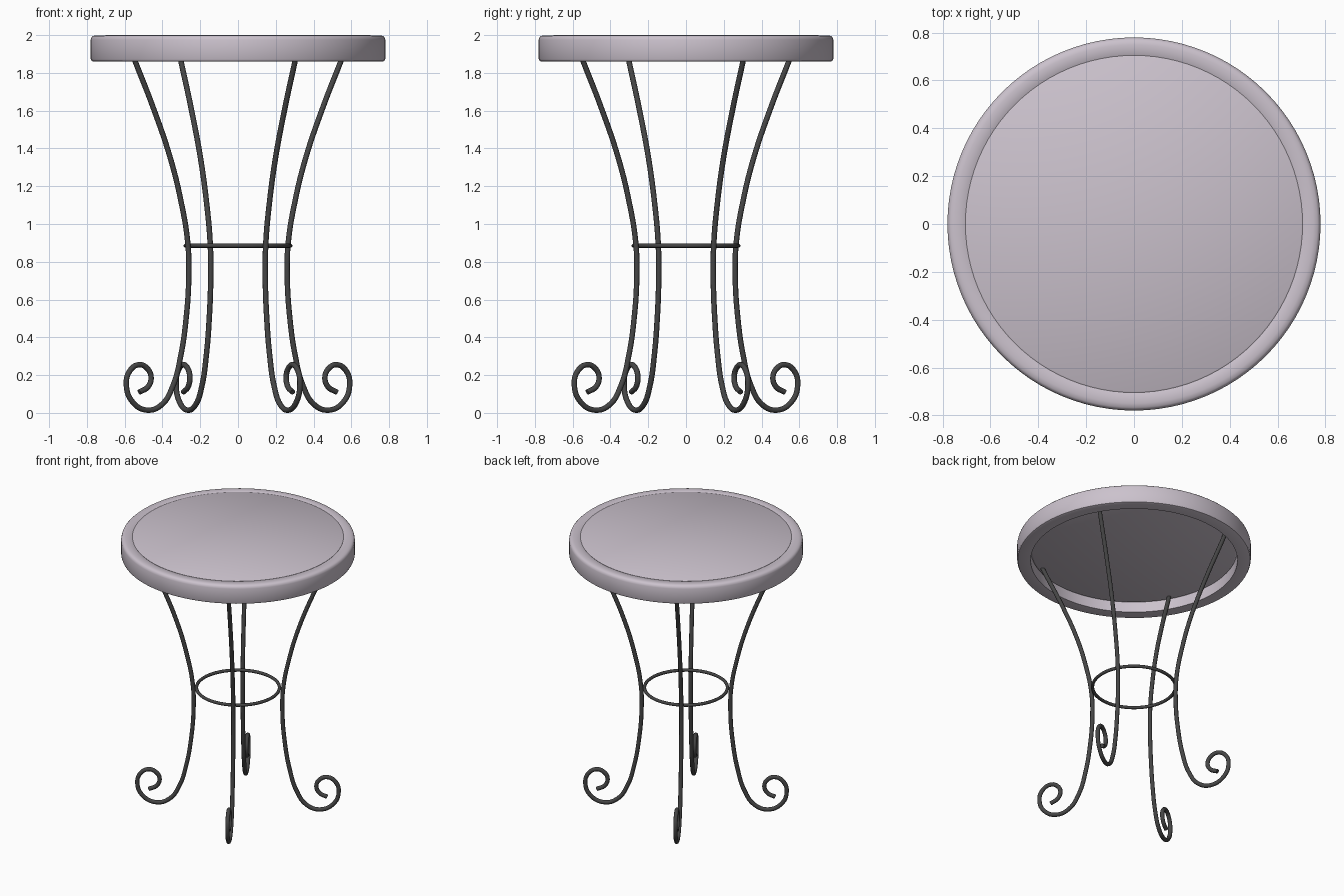
import bpy, bmesh, math

if "Cube" in bpy.data.objects:
    bpy.data.objects.remove(bpy.data.objects["Cube"])

def material(name, rgb):
    m = bpy.data.materials.new(name)
    m.diffuse_color = (*rgb, 1)
    m.use_nodes = True
    m.node_tree.nodes["Principled BSDF"].inputs["Base Color"].default_value = m.diffuse_color
    return m

STONE = material("pale_stone", (0.60, 0.54, 0.61))
IRON = material("dark_iron", (0.06, 0.06, 0.06))

def activate(ob):
    bpy.ops.object.select_all(action='DESELECT')
    ob.select_set(True)
    bpy.context.view_layer.objects.active = ob

def lathe(name, profile, closed, mat, steps=96):
    """Spin an (r, z) profile round the z axis."""
    bm = bmesh.new()
    verts = [bm.verts.new((r, 0, z)) for r, z in profile]
    pairs = list(zip(verts, verts[1:]))
    if closed:
        pairs.append((verts[-1], verts[0]))
    edges = [bm.edges.new(p) for p in pairs]
    bmesh.ops.spin(bm, geom=verts + edges, cent=(0, 0, 0), axis=(0, 0, 1),
                   angle=2 * math.pi, steps=steps)
    bmesh.ops.remove_doubles(bm, verts=bm.verts, dist=1e-5)
    bmesh.ops.recalc_face_normals(bm, faces=bm.faces)
    me = bpy.data.meshes.new(name)
    bm.to_mesh(me)
    bm.free()
    ob = bpy.data.objects.new(name, me)
    bpy.context.collection.objects.link(ob)
    me.materials.append(mat)
    activate(ob)
    bpy.ops.object.shade_smooth_by_angle(angle=math.radians(40))
    return ob

# Rim of the table top, with rounded outer edges
lathe("top_rim", [(0.69, 1.86), (0.765, 1.86), (0.775, 1.864), (0.78, 1.875),
                  (0.78, 1.975), (0.776, 1.988), (0.767, 1.996), (0.75, 1.999),
                  (0.71, 1.999), (0.69, 1.985)], True, STONE)

# Inset disc filling the rim, leaving a recess underneath
lathe("top_disc", [(0, 1.93), (0.675, 1.93), (0.685, 1.934), (0.693, 1.945),
                   (0.705, 1.997), (0.70, 2.0), (0, 2.0)], False, STONE)

# Legs: one S-shaped rod ending in a scroll foot, repeated four times
LEG = [(0.655, 1.935), (0.622, 1.86), (0.515, 1.62), (0.41, 1.35),
       (0.345, 1.12), (0.304, 0.90), (0.298, 0.72), (0.314, 0.50),
       (0.347, 0.30), (0.393, 0.145), (0.46, 0.045), (0.55, 0.0145),
       (0.64, 0.06), (0.676, 0.15), (0.655, 0.222), (0.60, 0.255),
       (0.55, 0.236), (0.526, 0.188), (0.545, 0.138), (0.598, 0.11)]

def rod_leg(name, angle):
    cu = bpy.data.curves.new(name, 'CURVE')
    cu.dimensions = '3D'
    cu.bevel_depth = 0.0145
    cu.bevel_resolution = 3
    cu.use_fill_caps = True
    cu.resolution_u = 8
    sp = cu.splines.new('BEZIER')
    sp.bezier_points.add(len(LEG) - 1)
    for p, (r, z) in zip(sp.bezier_points, LEG):
        p.co = (r, 0, z)
        p.handle_left_type = p.handle_right_type = 'AUTO'
    cu.materials.append(IRON)
    ob = bpy.data.objects.new(name, cu)
    bpy.context.collection.objects.link(ob)
    ob.rotation_euler.z = math.radians(angle)
    activate(ob)
    bpy.ops.object.convert(target='MESH')
    bpy.ops.object.shade_smooth_by_angle(angle=math.radians(50))

for i in range(4):
    rod_leg(f"leg_{i + 1}", 29 + 90 * i)

# Ring tying the legs together
bpy.ops.mesh.primitive_torus_add(location=(0, 0, 0.885), major_radius=0.277,
                                 minor_radius=0.011, major_segments=64,
                                 minor_segments=12)
ring = bpy.context.object
ring.name = "brace_ring"
ring.data.materials.append(IRON)
bpy.ops.object.shade_smooth()
